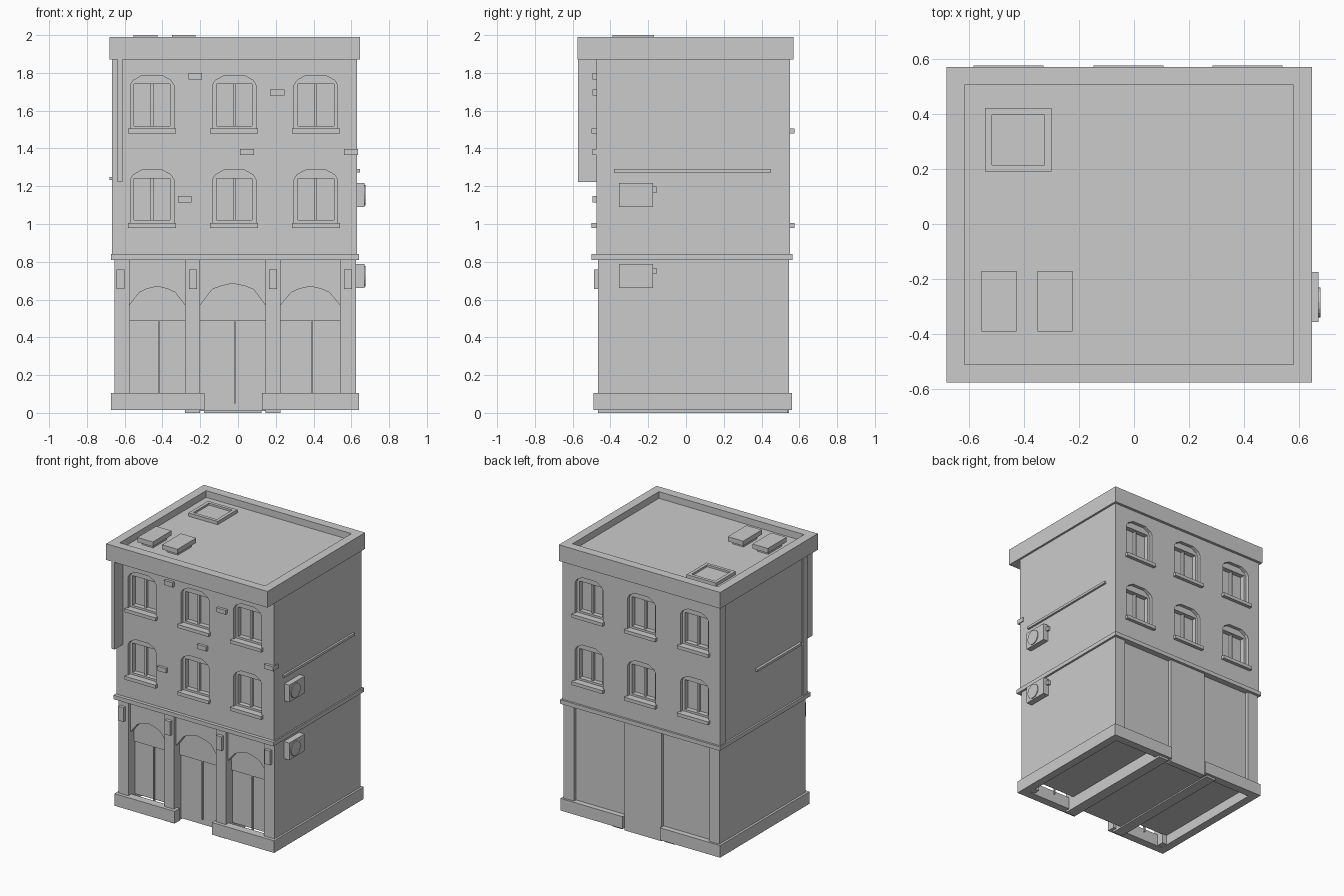
import bpy, bmesh, math
from mathutils import Matrix

if "Cube" in bpy.data.objects:
    bpy.data.objects.remove(bpy.data.objects["Cube"])


def finish(name, bm):
    bmesh.ops.recalc_face_normals(bm, faces=bm.faces)
    me = bpy.data.meshes.new(name)
    bm.to_mesh(me)
    bm.free()
    ob = bpy.data.objects.new(name, me)
    bpy.context.collection.objects.link(ob)
    return ob


def add_box(bm, x0, x1, y0, y1, z0, z1):
    m = Matrix.Translation(((x0 + x1) / 2, (y0 + y1) / 2, (z0 + z1) / 2))
    bmesh.ops.create_cube(bm, size=1, matrix=m @ Matrix.Diagonal((x1 - x0, y1 - y0, z1 - z0, 1)))


def boxes(name, *dims):
    bm = bmesh.new()
    for d in dims:
        add_box(bm, *d)
    return finish(name, bm)


def add_prism(bm, pts, y0, y1):
    a = [bm.verts.new((x, y0, z)) for x, z in pts]
    b = [bm.verts.new((x, y1, z)) for x, z in pts]
    bm.faces.new(a)
    bm.faces.new(b[::-1])
    for i in range(len(pts)):
        j = (i + 1) % len(pts)
        bm.faces.new((a[i], b[i], b[j], a[j]))


def prisms(name, *items):
    bm = bmesh.new()
    for it in items:
        add_prism(bm, *it)
    return finish(name, bm)


def cut(ob, cutter):
    cutter.hide_render = True
    mod = ob.modifiers.new("openings", 'BOOLEAN')
    mod.operation, mod.object, mod.solver = 'DIFFERENCE', cutter, 'EXACT'
    bpy.context.view_layer.objects.active = ob
    bpy.ops.object.modifier_apply(modifier=mod.name)
    bpy.data.objects.remove(cutter)


def rim(x0, x1, y0, y1, z0, z1, t):
    """Four boxes forming a rectangular frame."""
    return [(x0, x1, y0, y0 + t, z0, z1), (x0, x1, y1 - t, y1, z0, z1),
            (x0, x0 + t, y0 + t, y1 - t, z0, z1), (x1 - t, x1, y0 + t, y1 - t, z0, z1)]


# Upper storeys with arched window recesses front and back
FRONT, BACK = -0.475, 0.55
upper = boxes("upper_walls", (-0.66, 0.63, FRONT, BACK, 0.83, 1.9))
centres = [(x, z) for x in (-0.455, -0.02, 0.412) for z in (1.005, 1.505)]


def window_arch(cx, z):
    half = [(0.115, 0.0), (0.115, 0.23), (0.10, 0.255), (0.055, 0.28)]
    return [(cx + x, z + h) for x, h in half] + [(cx - x, z + h) for x, h in half[::-1]]


cut(upper, prisms("window_cutter", *[(window_arch(x, z), y0, y1) for x, z in centres
                                     for y0, y1 in ((FRONT - 0.05, FRONT + 0.06), (BACK - 0.06, BACK + 0.05))]))

# Window frames, mullions and sills
for side, wall, s in (("front", FRONT, 1), ("back", BACK, -1)):
    sills, mullions, outer, inner = [], [], [], []
    for x, z in centres:
        y = sorted((wall - s * 0.025, wall + s * 0.05))
        sills.append((x - 0.127, x + 0.127, y[0], y[1], z - 0.025, z))
        y = sorted((wall + s * 0.04, wall + s * 0.062))
        mullions.append((x - 0.007, x + 0.007, y[0], y[1], z, z + 0.235))
        y = sorted((wall + s * 0.025, wall + s * 0.065))
        outer.append((window_arch(x, z), y[0], y[1]))
        inner.append((x - 0.095, x + 0.095, y[0] - 0.05, y[1] + 0.05, z + 0.015, z + 0.235))
    boxes(side + "_window_sills", *sills)
    boxes(side + "_window_mullions", *mullions)
    frames = prisms(side + "_window_frames", *outer)
    cut(frames, boxes("frame_cutter", *inner))

# Corner strips on the left wall and the band between the storeys
boxes("left_corner_strips", (-0.666, -0.655, FRONT, -0.42, 0.83, 1.87), (-0.666, -0.655, 0.49, BACK, 0.83, 1.87))
boxes("storey_band", (-0.673, 0.64, -0.50, 0.565, 0.81, 0.84))

# Ground floor core with three arched bays
core = boxes("ground_floor_walls", (-0.655, 0.625, -0.44, 0.52, 0.09, 0.82))
bays = [(-0.575, -0.28, 0.67), (-0.2, 0.145, 0.685), (0.225, 0.54, 0.67)]


def bay_arch(a, b, top):
    w = b - a
    return [(a, 0.485), (b, 0.485), (b, 0.57), (b - 0.18 * w, top - 0.032), (b - 0.32 * w, top - 0.013),
            (a + w / 2, top), (a + 0.32 * w, top - 0.013), (a + 0.18 * w, top - 0.032), (a, 0.57)]


cut(core, prisms("arch_cutter", *[(bay_arch(*b), -0.5, -0.40) for b in bays]))
cut(core, boxes("door_cutter", *[(a, b, -0.5, -0.385, 0.0, 0.486) for a, b, t in bays]))
boxes("door_mullions", *[((a + b) / 2 + 0.01 - 0.004, (a + b) / 2 + 0.014, -0.395, -0.38, 0.05, 0.485)
                         for a, b, t in bays])

# Pilasters, signs on them, and back panels
boxes("front_pilasters", (-0.655, -0.575, -0.465, -0.38, 0.02, 0.815), (-0.28, -0.2, -0.465, -0.38, 0, 0.815),
      (0.145, 0.225, -0.465, -0.38, 0, 0.815), (0.54, 0.625, -0.465, -0.38, 0.02, 0.815))
boxes("back_pilasters", (-0.655, -0.57, 0.5, 0.545, 0.02, 0.815), (-0.18, 0.125, 0.5, 0.545, 0.0, 0.815),
      (0.54, 0.625, 0.5, 0.545, 0.02, 0.815))
boxes("pilaster_plaques", *[(x - 0.022, x + 0.022, -0.488, -0.46, 0.655, 0.76)
                            for x in (-0.622, -0.238, 0.185, 0.582)])

# Open-bottomed plinth, split by the doorway
plinth = []
for x0, x1, edge in ((-0.672, -0.177, -0.672), (0.128, 0.64, 0.58)):
    plinth += [(x0, x1, -0.49, -0.43, 0.015, 0.105), (x0, x1, 0.50, 0.56, 0.015, 0.105),
               (edge, edge + 0.06, -0.43, 0.50, 0.015, 0.105)]
boxes("plinth", *plinth)
boxes("foundation_beams", (-0.28, -0.2, -0.44, 0.54, 0.0, 0.1), (0.145, 0.225, -0.44, 0.54, 0.0, 0.1))
boxes("doorway_floor", (-0.2, 0.145, -0.385, 0.54, 0.01, 0.1))

# Cornice, parapet and roof
boxes("cornice_slab", (-0.68, 0.645, -0.575, 0.57, 1.87, 1.94))
boxes("parapet", *rim(-0.68, 0.645, -0.575, 0.57, 1.94, 1.99, 0.066))

# Roof vents and skylight
for i, x in enumerate((-0.49, -0.287)):
    boxes("roof_vent_%d" % i, (x - 0.063, x + 0.063, -0.39, -0.17, 1.965, 2.0),
          (x - 0.045, x + 0.045, -0.36, -0.2, 1.93, 1.97))
boxes("skylight_frame", *rim(-0.54, -0.3, 0.19, 0.42, 1.935, 1.965, 0.024))
boxes("skylight_pane", (-0.52, -0.32, 0.21, 0.40, 1.935, 1.95))

# Hanging banner at the left and loose bricks
boxes("hanging_banner", (-0.637, -0.612, -0.573, -0.47, 1.222, 1.88))
boxes("raised_bricks", (-0.262, -0.19, -0.495, -0.46, 1.766, 1.8), (0.17, 0.245, -0.495, -0.46, 1.68, 1.712),
      (0.01, 0.085, -0.495, -0.46, 1.364, 1.397), (0.56, 0.636, -0.495, -0.435, 1.364, 1.397),
      (-0.318, -0.245, -0.495, -0.46, 1.114, 1.147))

# Side pipes
boxes("right_pipe", (0.625, 0.645, -0.38, 0.45, 1.272, 1.29))
boxes("left_pipe", (-0.679, -0.655, -0.39, 0.13, 1.232, 1.25))

# Cooling units with round fan cover and valve
for i, z in enumerate((0.66, 1.09)):
    boxes("cooling_unit_%d" % i, (0.62, 0.67, -0.355, -0.175, z, z + 0.127))
    boxes("cooling_valve_%d" % i, (0.62, 0.645, -0.176, -0.155, z + 0.075, z + 0.108))
    bm = bmesh.new()
    bmesh.ops.create_cone(bm, cap_ends=True, segments=16, radius1=0.054, radius2=0.054, depth=0.012,
                          matrix=Matrix.Translation((0.67, -0.285, z + 0.063)) @ Matrix.Rotation(math.pi / 2, 4, 'Y'))
    finish("fan_cover_%d" % i, bm)
